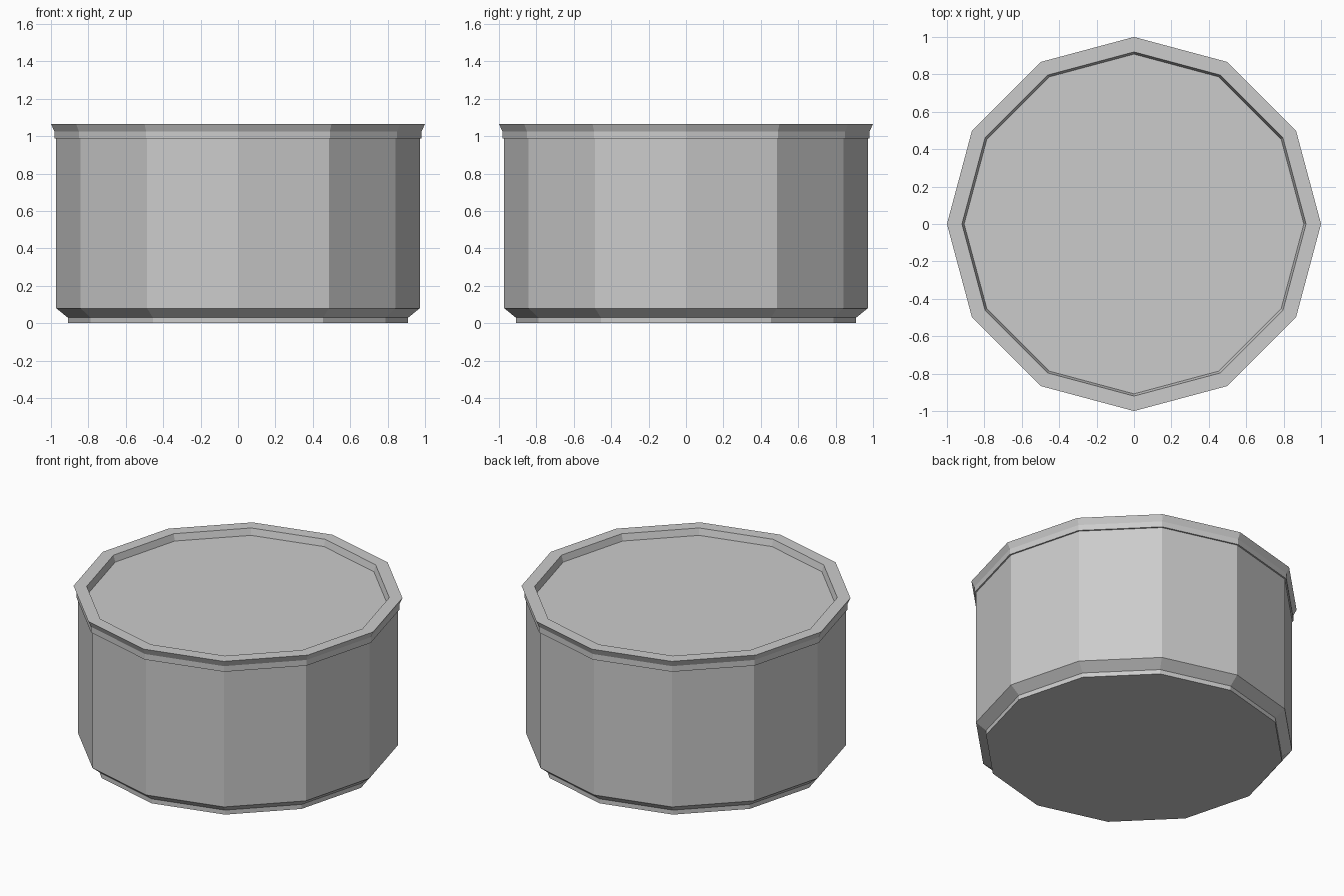
import bpy
import bmesh
from math import cos, sin, tau

SIDES = 12

cube = bpy.data.objects.get("Cube")
if cube:
    bpy.data.objects.remove(cube, do_unlink=True)

grey = bpy.data.materials.new("light_grey")
grey.use_nodes = True
grey.diffuse_color = (0.6, 0.6, 0.6, 1)
grey.node_tree.nodes["Principled BSDF"].inputs["Base Color"].default_value = (0.6, 0.6, 0.6, 1)


def lathe(name, profile, cap_start=False, cap_end=False):
    """Sweep (radius, height) points round z as a flat-sided solid."""
    bm = bmesh.new()
    rings = [[bm.verts.new((r * cos(tau * i / SIDES), r * sin(tau * i / SIDES), z))
              for i in range(SIDES)] for r, z in profile]
    for low, high in zip(rings, rings[1:]):
        for i in range(SIDES):
            j = (i + 1) % SIDES
            bm.faces.new((low[i], low[j], high[j], high[i]))
    if cap_start:
        bm.faces.new(rings[0][::-1])
    if cap_end:
        bm.faces.new(rings[-1])
    mesh = bpy.data.meshes.new(name)
    bm.to_mesh(mesh)
    bm.free()
    mesh.materials.append(grey)
    obj = bpy.data.objects.new(name, mesh)
    bpy.context.collection.objects.link(obj)
    return obj


# Foot, chamfer and straight wall
wall_radius, rim_base = 0.972, 0.988
lathe("can_body", [(0.91, 0), (0.91, 0.03), (wall_radius, 0.08), (wall_radius, rim_base)],
      cap_start=True)

# Flared rim folding inward to the sunken lid
lathe("rim_and_lid", [(wall_radius, rim_base), (0.982, rim_base), (0.982, 1.026),
                      (1.0, 1.066), (0.92, 1.066), (0.908, 1.022)], cap_end=True)
